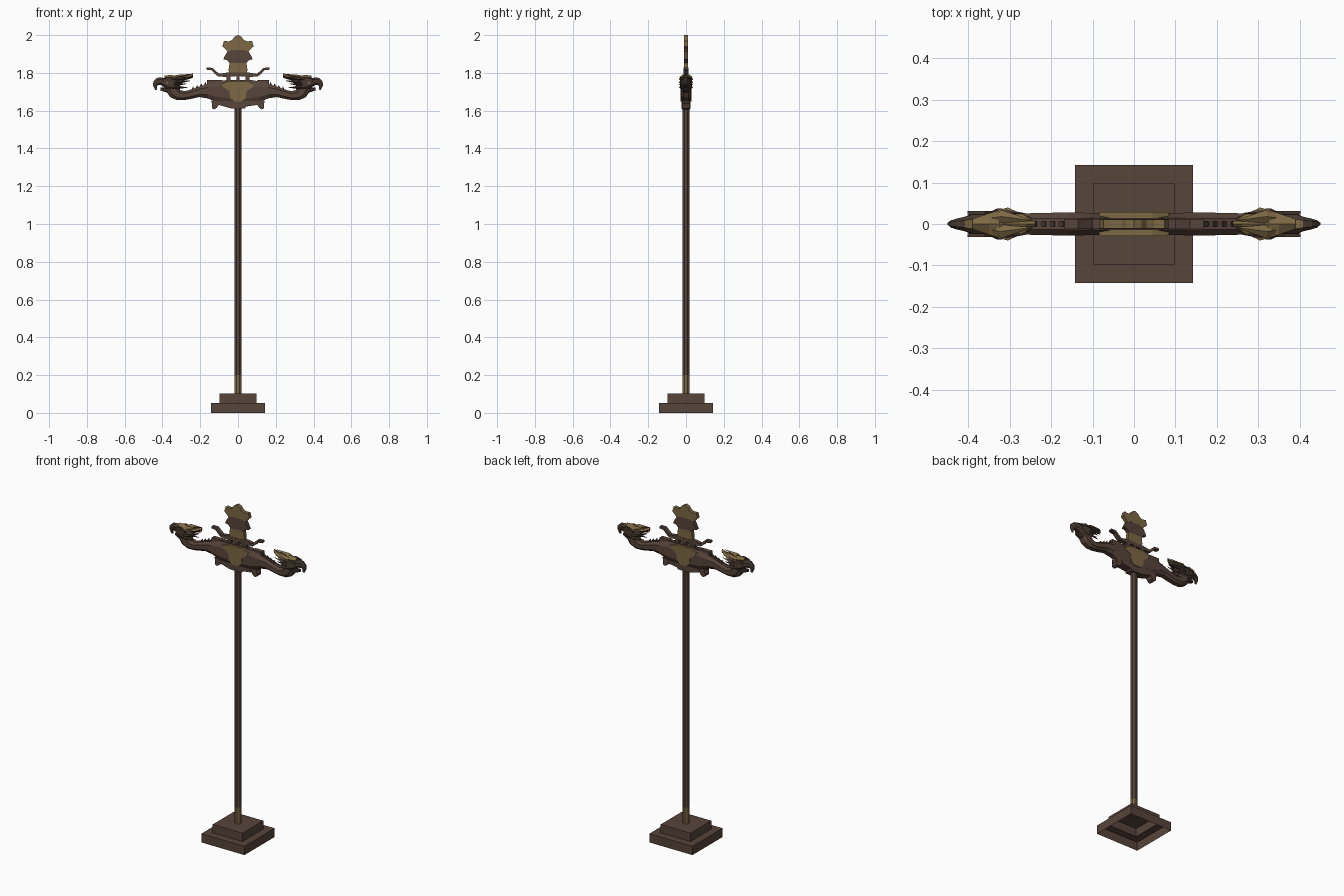
import bpy, bmesh, math
from mathutils import Vector

if "Cube" in bpy.data.objects:
    bpy.data.objects.remove(bpy.data.objects["Cube"])


def material(name, col):
    m = bpy.data.materials.new(name)
    m.diffuse_color = (*col, 1)
    m.use_nodes = True
    m.node_tree.nodes["Principled BSDF"].inputs["Base Color"].default_value = m.diffuse_color
    return m


BROWN = material("brown bronze", (0.095, 0.058, 0.043))
DARK = material("dark bronze", (0.062, 0.040, 0.029))
GOLD = material("dull gold", (0.205, 0.140, 0.058))


def finish(name, bm, mats, mirror=(False, False), rule=None):
    bmesh.ops.recalc_face_normals(bm, faces=bm.faces)
    bm.normal_update()
    if rule:
        for f in bm.faces:
            f.material_index = rule(f)
    me = bpy.data.meshes.new(name)
    bm.to_mesh(me)
    bm.free()
    for m in mats:
        me.materials.append(m)
    ob = bpy.data.objects.new(name, me)
    bpy.context.collection.objects.link(ob)
    if any(mirror):
        mod = ob.modifiers.new("mirror", 'MIRROR')
        mod.use_axis = (mirror[0], mirror[1], False)
        mod.use_mirror_merge = False
    return ob


def bridge(bm, a, b):
    n = len(a)
    for i in range(n):
        bm.faces.new((a[i], a[(i + 1) % n], b[(i + 1) % n], b[i]))


def plate(name, pts, half, mat, y=0, mirror=(True, False)):
    """Outline in x,z extruded along y."""
    bm = bmesh.new()
    rings = [[bm.verts.new((x, y + s * half, z)) for x, z in pts] for s in (-1, 1)]
    bridge(bm, *rings)
    for r in rings:
        bm.faces.new(r)
    bmesh.ops.triangulate(bm, faces=[f for f in bm.faces if len(f.verts) > 4])
    return finish(name, bm, [mat], mirror)


def symmetric(name, right, half, mat):
    """Closed plate from the right half of an outline."""
    pts = right + [(-x, z) for x, z in reversed(right) if x > 0]
    return plate(name, pts, half, mat, mirror=(False, False))


def loft(name, sections, mats, rule=None, mirror=(True, False), cap_start=True):
    """Octagonal sections (bottom x, bottom z, top x, top z, half width)."""
    bm = bmesh.new()
    oct8 = [(-.5, 0), (.5, 0), (1, .25), (1, .75), (.5, 1), (-.5, 1), (-1, .75), (-1, .25)]
    rings = []
    for bx, bz, tx, tz, w in sections:
        rings.append([bm.verts.new((bx + (tx - bx) * t, u * w, bz + (tz - bz) * t))
                      for u, t in oct8])
    for a, b in zip(rings, rings[1:]):
        bridge(bm, a, b)
    if cap_start:
        bm.faces.new(rings[0])
    bm.faces.new(rings[-1])
    return finish(name, bm, mats, mirror, rule)


def spike(name, root, tip, h, w, mat, y0, y1):
    """Four-sided feather tapering from root through a wide middle to its tip."""
    bm = bmesh.new()
    a, b = Vector((root[0], y0 * .6, root[1])), Vector((tip[0], y1, tip[1]))
    mid = a.lerp(b, .42)
    mid.y = y0
    up = Vector((-(b - a).z, 0, (b - a).x)).normalized() * h
    side = Vector((0, w, 0))
    ring = [bm.verts.new(mid + o) for o in (up, side, -up, -side)]
    for p in (a, b):
        v = bm.verts.new(p)
        for i in range(4):
            bm.faces.new((v, ring[i], ring[(i + 1) % 4]))
    return finish(name, bm, [mat], (True, True))


# stepped base, hollow below
bm = bmesh.new()
steps = [(.142, 0), (.142, .052), (.098, .052), (.098, .102)]
rings = [[bm.verts.new((sx * h, sy * h, z)) for sx, sy in ((-1, -1), (1, -1), (1, 1), (-1, 1))]
         for h, z in steps]
for a, b in zip(rings, rings[1:]):
    bridge(bm, a, b)
bm.faces.new(rings[-1])
finish("stepped_base", bm, [BROWN])

# pole with gold foot
bm = bmesh.new()
rings = [[bm.verts.new((.019 * math.cos(math.pi * (i + .5) / 4), .019 * math.sin(math.pi * (i + .5) / 4), z))
          for i in range(8)] for z in (.1, .2, 1.64)]
for a, b in zip(rings, rings[1:]):
    bridge(bm, a, b)
bm.faces.new(rings[-1])
finish("pole", bm, [BROWN, GOLD], rule=lambda f: int(f.calc_center_median().z < .2))

# crossbar body running into both necks
loft("body_and_neck", [
    (0, 1.637, 0, 1.757, .025), (.06, 1.637, .06, 1.757, .026), (.11, 1.645, .11, 1.755, .027),
    (.16, 1.665, .16, 1.742, .028), (.205, 1.672, .205, 1.728, .027), (.25, 1.662, .25, 1.712, .026),
    (.285, 1.656, .28, 1.703, .025), (.325, 1.656, .305, 1.708, .025), (.36, 1.672, .31, 1.722, .026),
    (.378, 1.70, .315, 1.745, .027)], [BROWN], cap_start=False)

# ridge along the top of the body, and its socket
symmetric("body_ridge", [(.165, 1.735), (.165, 1.763), (.105, 1.763), (.1, 1.757),
                         (.07, 1.757), (.065, 1.763)], .014, BROWN)
symmetric("pole_socket", [(.038, 1.612), (.042, 1.622), (.1, 1.63), (.105, 1.65)], .024, BROWN)

# gold shield wrapping the centre
symmetric("gold_shield", [(.022, 1.648), (.042, 1.665), (.045, 1.705), (.08, 1.725),
                          (.085, 1.742), (.045, 1.758)], .0285, GOLD)

# curled claws beneath
plate("claw", [(.09, 1.65), (.105, 1.632), (.112, 1.615), (.125, 1.607), (.137, 1.613),
               (.139, 1.63), (.128, 1.638), (.14, 1.655)], .02, BROWN)

# neck fins
for i in range(4):
    x = .165 + i * .022
    z = 1.735 - i * .008
    plate("neck_fin", [(x, z - .01), (x + .026, z - .018), (x + .006, z + .018)], .006, BROWN)

# head, upper beak and lower jaw
loft("head", [
    (.315, 1.715, .29, 1.765, .026), (.35, 1.70, .325, 1.783, .031), (.378, 1.712, .36, 1.778, .028),
    (.395, 1.727, .385, 1.77, .025), (.408, 1.735, .408, 1.777, .018), (.424, 1.735, .43, 1.773, .013),
    (.428, 1.73, .447, 1.757, .009), (.428, 1.722, .451, 1.735, .005), (.428, 1.712, .438, 1.709, .002)],
    [DARK, GOLD], rule=lambda f: int(f.normal.z > .75 and f.calc_center_median().x < .4))
loft("lower_jaw", [(.35, 1.69, .35, 1.72, .022), (.38, 1.697, .38, 1.722, .018),
                   (.412, 1.708, .41, 1.722, .008)], [DARK])

# brow and eye on each side of the head
plate("brow", [(.345, 1.762), (.395, 1.755), (.402, 1.766), (.36, 1.778)], .004, DARK,
      y=-.027, mirror=(True, True))
plate("eye", [(.368, 1.745), (.378, 1.742), (.384, 1.75), (.372, 1.754)], .002, GOLD,
      y=-.0285, mirror=(True, True))

# mane feathers sweeping back from the head
for tip, y1, mat in (((.243, 1.795), .008, GOLD), ((.262, 1.778), .026, DARK),
                     ((.247, 1.758), .016, DARK), ((.268, 1.742), .024, DARK),
                     ((.262, 1.722), .014, DARK)):
    root = (.375, 1.745 + (tip[1] - 1.755) * .6)
    spike("mane_feather", root, tip, .010, .012 if mat is DARK else .016, mat,
          .026 if mat is DARK else .018, y1)
bm = bmesh.new()
crown = [(.39, .012, 1.775), (.35, .026, 1.776), (.305, .040, 1.768), (.262, .02, 1.778), (.238, .004, 1.787)]
right = [bm.verts.new((x, y, z)) for x, y, z in crown]
left = [bm.verts.new((x, -y, z)) for x, y, z in crown]
mid = [bm.verts.new((x, 0, z + .012)) for x, y, z in crown]
low = [bm.verts.new((x, 0, z - .012)) for x, y, z in crown]
loops = list(zip(right, mid, left, low))
for a, b in zip(loops, loops[1:]):
    bridge(bm, a, b)
bm.faces.new(loops[0])
bm.faces.new(loops[-1])
finish("head_mantle", bm, [DARK, GOLD], (True, False), lambda f: int(f.normal.z > .3))

# posts, bar and swept arms carrying the crest
plate("crest_post", [(.04, 1.75), (.062, 1.75), (.06, 1.785), (.04, 1.785)], .012, BROWN)
symmetric("crest_centre_post", [(.009, 1.75), (.009, 1.79)], .012, BROWN)
plate("crest_arm", [(0, 1.783), (.07, 1.779), (.105, 1.781), (.125, 1.797), (.14, 1.814),
                    (.168, 1.817), (.168, 1.828), (.135, 1.827), (.115, 1.808), (.1, 1.795),
                    (.05, 1.803), (0, 1.803)], .012, BROWN)

# crest plaque in three bands
symmetric("crest_lower_band", [(.045, 1.797), (.05, 1.815), (.045, 1.853)], .011, GOLD)
symmetric("crest_middle_band", [(.045, 1.853), (.058, 1.868), (.078, 1.872), (.068, 1.893), (.055, 1.915),
                                (.03, 1.922)], .0105, BROWN)
symmetric("crest_crown", [(.03, 1.922), (.055, 1.912), (.065, 1.925), (.083, 1.94), (.074, 1.97),
                          (.05, 1.966), (.03, 1.975), (.018, 1.992), (0, 2.0)], .011, GOLD)
